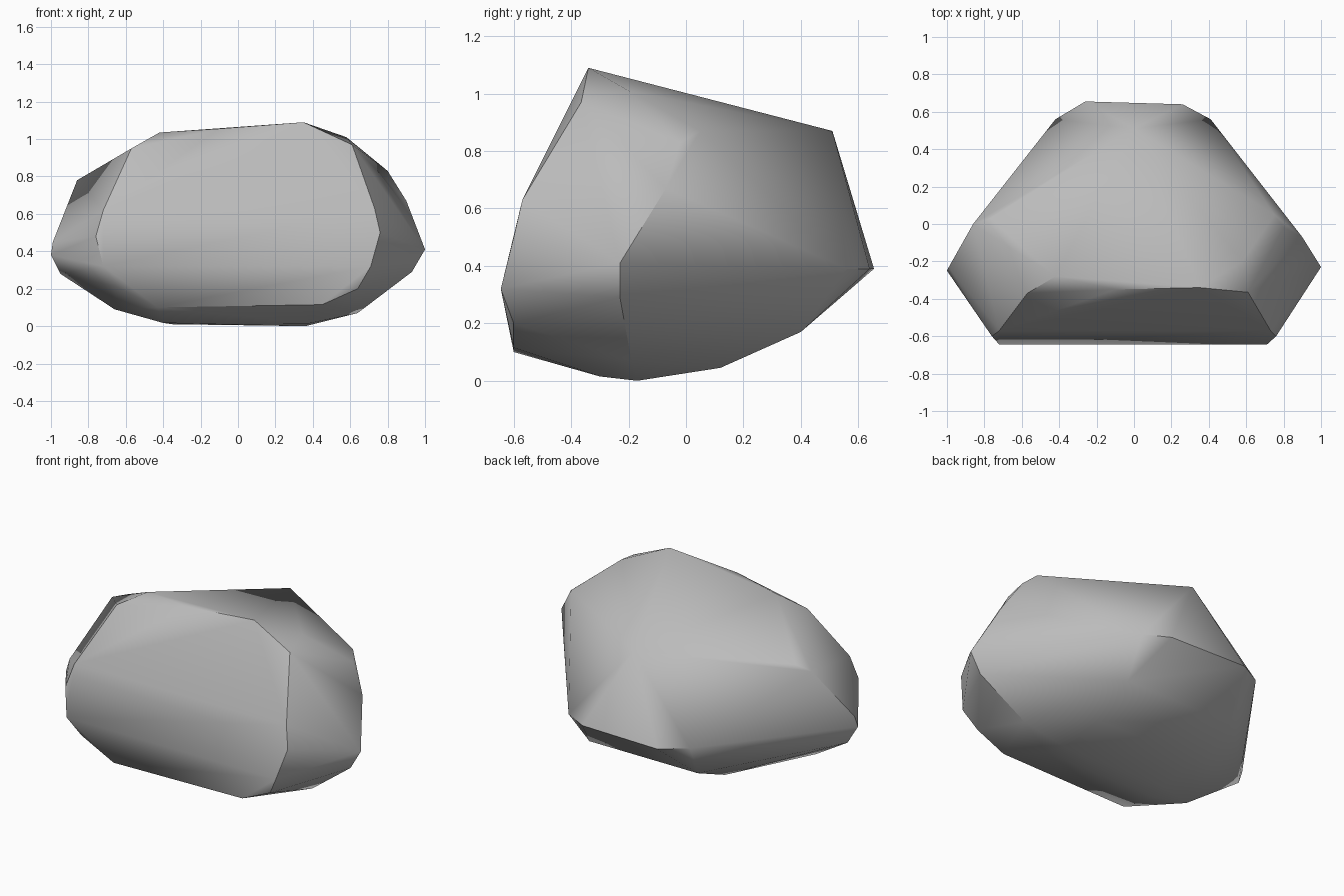
import bpy, bmesh, math

cube = bpy.data.objects.get("Cube")
if cube:
    bpy.data.objects.remove(cube)

stone = bpy.data.materials.new("stone_grey")
stone.use_nodes = True
stone.diffuse_color = (0.5, 0.5, 0.5, 1)
stone.node_tree.nodes["Principled BSDF"].inputs["Base Color"].default_value = (0.5, 0.5, 0.5, 1)

# Corner points of the boulder, grouped by region
front = [(-.57, -.37, .95), (-.72, -.57, .62), (-.76, -.6, .48), (-.72, -.645, .32),
         (-.65, -.6, .21), (-.43, -.6, .1), (.45, -.6, .115), (.64, -.6, .2),
         (.71, -.645, .32), (.76, -.6, .5), (.73, -.57, .63), (.61, -.365, .97)]
crown = [(-.42, -.28, 1.035), (-.1, -.35, 1.055), (.35, -.34, 1.09),
         (.58, -.2, 1.01), (.75, .05, .87), (0, .51, .87), (-.77, .03, .81)]
ends = [(-1, -.25, .38), (-.99, -.23, .45), (-.86, 0, .78), (-.95, -.22, .28),
        (.8, -.02, .83), (.9, -.07, .67), (1, -.23, .41), (.93, -.23, .29)]
back = [(-.42, .56, .4), (-.26, .655, .39), (.26, .64, .39), (.41, .56, .39)]
base = [(-.66, -.33, .09), (-.4, -.3, .017), (-.35, -.17, .01), (.36, -.17, 0),
        (.38, -.3, .015), (.64, -.19, .07), (.35, .12, .045), (-.35, .12, .05),
        (.38, .4, .17), (-.36, .4, .17)]

# Skin the corners as one faceted solid
bm = bmesh.new()
for p in front + crown + ends + back + base:
    bm.verts.new(p)
hull = bmesh.ops.convex_hull(bm, input=bm.verts)
loose = [v for v in bm.verts if not v.link_faces]
bmesh.ops.delete(bm, geom=loose, context='VERTS')
bmesh.ops.recalc_face_normals(bm, faces=bm.faces)
bmesh.ops.dissolve_limit(bm, angle_limit=math.radians(2), verts=bm.verts, edges=bm.edges)

# Soft shading, with crisp ridges round the front, ends and lower back
for f in bm.faces:
    f.smooth = True
for e in bm.edges:
    mid_y = sum(v.co.y for v in e.verts) / 2
    ridge = e.calc_face_angle(0) > math.radians(36)
    e.smooth = not (ridge and (mid_y < -.05 or mid_y > .59))

mesh = bpy.data.meshes.new("boulder")
bm.to_mesh(mesh)
bm.free()
mesh.materials.append(stone)
boulder = bpy.data.objects.new("boulder", mesh)
bpy.context.collection.objects.link(boulder)
